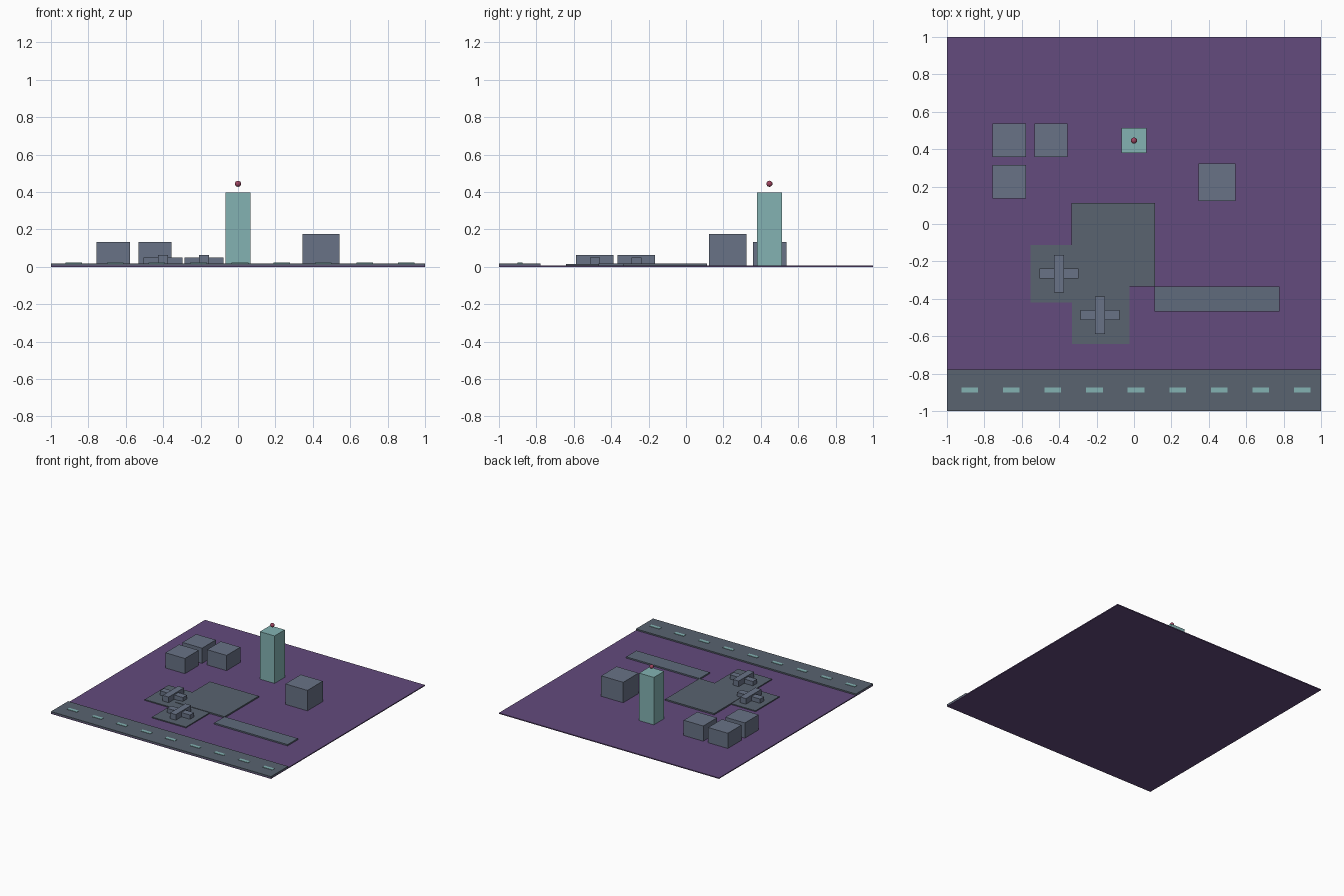
import bpy

if "Cube" in bpy.data.objects:
    bpy.data.objects.remove(bpy.data.objects["Cube"])


def material(name, rgb):
    m = bpy.data.materials.new(name)
    m.diffuse_color = (*rgb, 1)
    m.use_nodes = True
    m.node_tree.nodes["Principled BSDF"].inputs["Base Color"].default_value = m.diffuse_color
    return m


GROUND = material("ground_purple", (0.125, 0.07, 0.205))
TARMAC = material("tarmac", (0.10, 0.125, 0.16))
BLOCK = material("building_grey", (0.14, 0.17, 0.24))
STRIP = material("strip_grey", (0.115, 0.145, 0.2))
TEAL = material("teal", (0.23, 0.45, 0.45))
RED = material("beacon_red", (0.35, 0.06, 0.12))


def box(name, x, y, sx, sy, z0, z1, mat):
    """Box centred on x, y with footprint sx by sy, from z0 up to z1."""
    bpy.ops.mesh.primitive_cube_add(size=1, location=(x, y, (z0 + z1) / 2))
    ob = bpy.context.object
    ob.name = name
    ob.scale = (sx, sy, z1 - z0)
    bpy.ops.object.transform_apply(location=False, rotation=False, scale=True)
    ob.data.materials.append(mat)
    return ob


# ground plate
box("ground", 0, 0, 2, 2, 0, 0.008, GROUND)

# runway with dashed centre line
box("runway", 0, -0.889, 2, 0.222, 0.004, 0.019, TARMAC)
for i in range(9):
    box(f"runway_dash_{i}", -0.878 + i * 0.2222, -0.887, 0.089, 0.028, 0.015, 0.022, TEAL)

# apron and taxi strip
box("apron", -0.111, -0.111, 0.444, 0.444, 0.004, 0.019, TARMAC)
box("taxi_strip", 0.444, -0.4, 0.667, 0.133, 0.004, 0.019, STRIP)

# parking stands, each with a cross-shaped aircraft
for i, (x, y) in enumerate([(-0.402, -0.265), (-0.181, -0.487)]):
    box(f"stand_{i}", -0.4 + i * 0.222, -0.266 - i * 0.222, 0.308, 0.308, 0.004, 0.016, TARMAC)
    box(f"aircraft_body_{i}", x, y, 0.053, 0.2, 0.016, 0.062, BLOCK)
    box(f"aircraft_wings_{i}", x, y, 0.209, 0.053, 0.016, 0.051, BLOCK)

# hangars and terminal
for i, (x, y) in enumerate([(-0.667, 0.448), (-0.444, 0.448), (-0.667, 0.226)]):
    box(f"hangar_{i}", x, y, 0.178, 0.178, 0.004, 0.133, BLOCK)
box("terminal", 0.444, 0.224, 0.2, 0.2, 0.004, 0.176, BLOCK)

# control tower with beacon floating above it
box("control_tower", 0, 0.446, 0.133, 0.133, 0.004, 0.398, TEAL)
bpy.ops.mesh.primitive_uv_sphere_add(segments=16, ring_count=8, radius=0.0165, location=(0, 0.446, 0.444))
beacon = bpy.context.object
beacon.name = "beacon"
beacon.data.materials.append(RED)
bpy.ops.object.shade_smooth()
